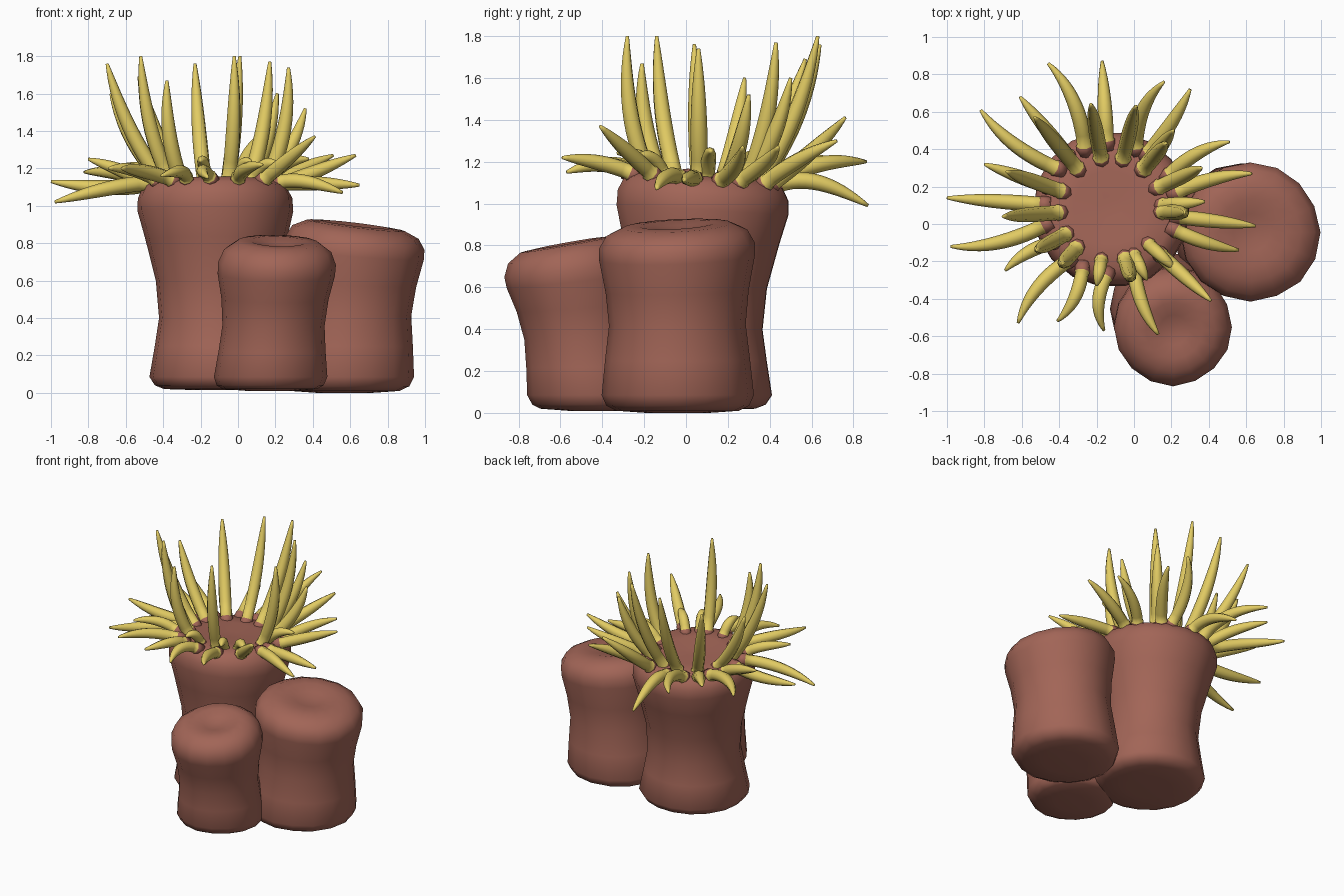
import bpy, bmesh, math, random
from mathutils import Vector
from mathutils.geometry import interpolate_bezier

random.seed(4)
if "Cube" in bpy.data.objects:
    bpy.data.objects.remove(bpy.data.objects["Cube"], do_unlink=True)


def make_material(name, rgb):
    mat = bpy.data.materials.new(name)
    mat.use_nodes = True
    mat.diffuse_color = (*rgb, 1)
    mat.node_tree.nodes["Principled BSDF"].inputs["Base Color"].default_value = (*rgb, 1)
    return mat


BROWN = make_material("reddish brown", (0.36, 0.13, 0.095))
YELLOW = make_material("mustard yellow", (0.76, 0.6, 0.125))
UP = Vector((0, 0, 1))


def loft(name, rings, mats, yellow_from=None):
    """Skin a list of vertex rings, capping the first and last ring."""
    bm = bmesh.new()
    loops = [[bm.verts.new(p) for p in ring] for ring in rings]
    sides = len(loops[0])
    for i, (a, b) in enumerate(zip(loops, loops[1:])):
        for k in range(sides):
            n = (k + 1) % sides
            face = bm.faces.new((a[k], a[n], b[n], b[k]))
            if yellow_from is not None and i >= yellow_from:
                face.material_index = 1
    bm.faces.new(loops[0][::-1])
    cap = bm.faces.new(loops[-1])
    if yellow_from is not None:
        cap.material_index = 1
    bmesh.ops.recalc_face_normals(bm, faces=bm.faces)
    mesh = bpy.data.meshes.new(name)
    bm.to_mesh(mesh)
    bm.free()
    for mat in mats:
        mesh.materials.append(mat)
    mesh.shade_smooth()
    obj = bpy.data.objects.new(name, mesh)
    bpy.context.collection.objects.link(obj)


def trunk(name, foot, head, tilt, profile, sides=16):
    """Waisted stalk whose axis leans from foot to head, with a tilted top."""
    foot, head = Vector(foot), Vector(head)
    top = max(z for r, z in profile)
    wobble = [random.uniform(0.99, 1.015) for k in range(sides)]
    rings = []
    for r, z in profile:
        f = z / top
        c = foot.lerp(head, f)
        ring = []
        for k in range(sides):
            a = math.tau * k / sides
            dx, dy = (r * wobble[k] * fn(a) for fn in (math.cos, math.sin))
            dz = (dx * tilt[0] + dy * tilt[1]) * f ** 2
            ring.append((c.x + dx, c.y + dy, z + dz))
        rings.append(ring)
    loft(name, rings, [BROWN])


# Stalks: profiles are (radius, height) from the underside to the crown
trunk("tall_stalk", (-0.095, 0.035), (-0.125, 0.085), (0, -0.08),
      [(0.15, 0.015), (0.3, 0.02), (0.35, 0.04), (0.378, 0.085), (0.345, 0.25),
       (0.318, 0.4), (0.33, 0.6), (0.38, 0.82), (0.418, 0.97), (0.415, 1.04),
       (0.385, 1.1), (0.33, 1.13), (0.2, 1.13), (0.06, 1.12)], 18)
trunk("side_stalk", (0.57, -0.04), (0.63, -0.045), (-0.12, 0.05),
      [(0.15, 0), (0.29, 0.01), (0.34, 0.035), (0.362, 0.085), (0.345, 0.25),
       (0.325, 0.42), (0.34, 0.58), (0.37, 0.74), (0.37, 0.8), (0.335, 0.86),
       (0.26, 0.895), (0.18, 0.9), (0.1, 0.885), (0.04, 0.875)])
trunk("front_stalk", (0.17, -0.44), (0.215, -0.57), (-0.03, 0.18),
      [(0.12, 0.01), (0.25, 0.02), (0.285, 0.04), (0.302, 0.085), (0.285, 0.22),
       (0.272, 0.36), (0.285, 0.5), (0.312, 0.63), (0.314, 0.69), (0.285, 0.76),
       (0.22, 0.805), (0.15, 0.81), (0.08, 0.79), (0.03, 0.78)])

CROWN = Vector((-0.125, 0.08, 1.09))


def tentacle(name, tip, root_radius, bulge, arch, bow=0, sides=8):
    """Tapered, gently bent arm growing out of a short brown socket."""
    tip = Vector(tip)
    out = Vector((tip.x - CROWN.x, tip.y - CROWN.y, 0)).normalized()
    side = out.cross(UP)
    root = CROWN + out * root_radius
    root.z += 0.025 - 0.08 * (root.y - CROWN.y)
    span = tip - root
    p1 = root + span * 0.35 + out * bulge + UP * arch + side * bow
    p2 = root + span * 0.7 + out * bulge * 0.6 + UP * arch * 0.5 + side * bow
    path = interpolate_bezier(root, p1, p2, tip, 14)
    # Socket: two extra rings before the arm itself
    start = (path[1] - path[0]).normalized()
    path = [root - start * 0.03, root + start * 0.025, root + start * 0.03] + path[2:]
    size = min(1, 0.75 + 0.5 * span.length)
    rings = []
    for i, p in enumerate(path):
        d = (path[min(i + 1, len(path) - 1)] - path[max(i - 1, 0)]).normalized()
        u = d.cross(side).normalized()
        v = d.cross(u)
        t = max(0, i - 2) / (len(path) - 3)
        r = 0.045 if i < 2 else 0.008 + 0.037 * (1 - t ** 1.7) * (0.85 + 0.5 * t)
        rings.append([p + (u * math.cos(a) + v * math.sin(a)) * r * size
                      for a in (math.tau * k / sides for k in range(sides))])
    loft(name, rings, [BROWN, YELLOW], yellow_from=1)


# Low outer arms: tip position, upward arch, sideways bow
outer = [((-0.46, 0.86, 1.2), 0.08, 0.06), ((-0.17, 0.87, 0.99), 0.1, 0),
         ((0.16, 0.76, 1.41), 0, -0.06), ((0.3, 0.72, 1.3), 0.02, 0.02),
         ((0.51, 0.44, 1.27), 0.01, -0.04), ((0.63, 0.27, 1.27), -0.01, -0.03),
         ((0.65, -0.01, 1.11), 0.01, 0), ((0.56, -0.14, 1.07), 0.05, 0.02),
         ((0.41, -0.41, 1.37), 0, 0), ((0.13, -0.59, 1.22), 0.03, 0.03),
         ((-0.16, -0.57, 1.15), 0.07, 0.05), ((-0.41, -0.52, 1.16), 0.06, -0.04),
         ((-0.62, -0.53, 1.2), 0.03, 0.05), ((-0.69, -0.25, 1.2), 0.05, 0.03),
         ((-0.98, -0.12, 1.02), 0.03, -0.05), ((-1, 0.14, 1.13), -0.04, 0),
         ((-0.8, 0.32, 1.25), 0.02, 0), ((-0.82, 0.61, 1.18), 0.06, -0.05),
         ((-0.61, 0.68, 1.22), 0.05, 0)]
for i, (tip, arch, bow) in enumerate(outer):
    tentacle(f"outer_tentacle_{i + 1}", tip, 0.35, 0, arch, bow)

# Tall inner arms
inner = [(-0.7, 0.04, 1.76), (-0.52, -0.14, 1.8), (-0.38, -0.21, 1.67), (-0.02, -0.28, 1.8),
         (0.27, 0.06, 1.74), (0.36, 0.3, 1.52), (0.17, 0.43, 1.77), (0.01, 0.63, 1.8),
         (0.21, 0.5, 1.6), (-0.23, 0.64, 1.76), (-0.53, 0.57, 1.69), (-0.68, 0.28, 1.6)]
for i, tip in enumerate(inner):
    tentacle(f"inner_tentacle_{i + 1}", tip, 0.27, 0.07, 0)

# Short curled arms along the front of the rim
for i, tip in enumerate([(0.07, -0.3, 1.23), (-0.2, -0.33, 1.24),
                         (0.22, -0.24, 1.22), (0.38, 0.12, 1.25)]):
    tentacle(f"short_tentacle_{i + 1}", tip, 0.27, 0, 0.08)
